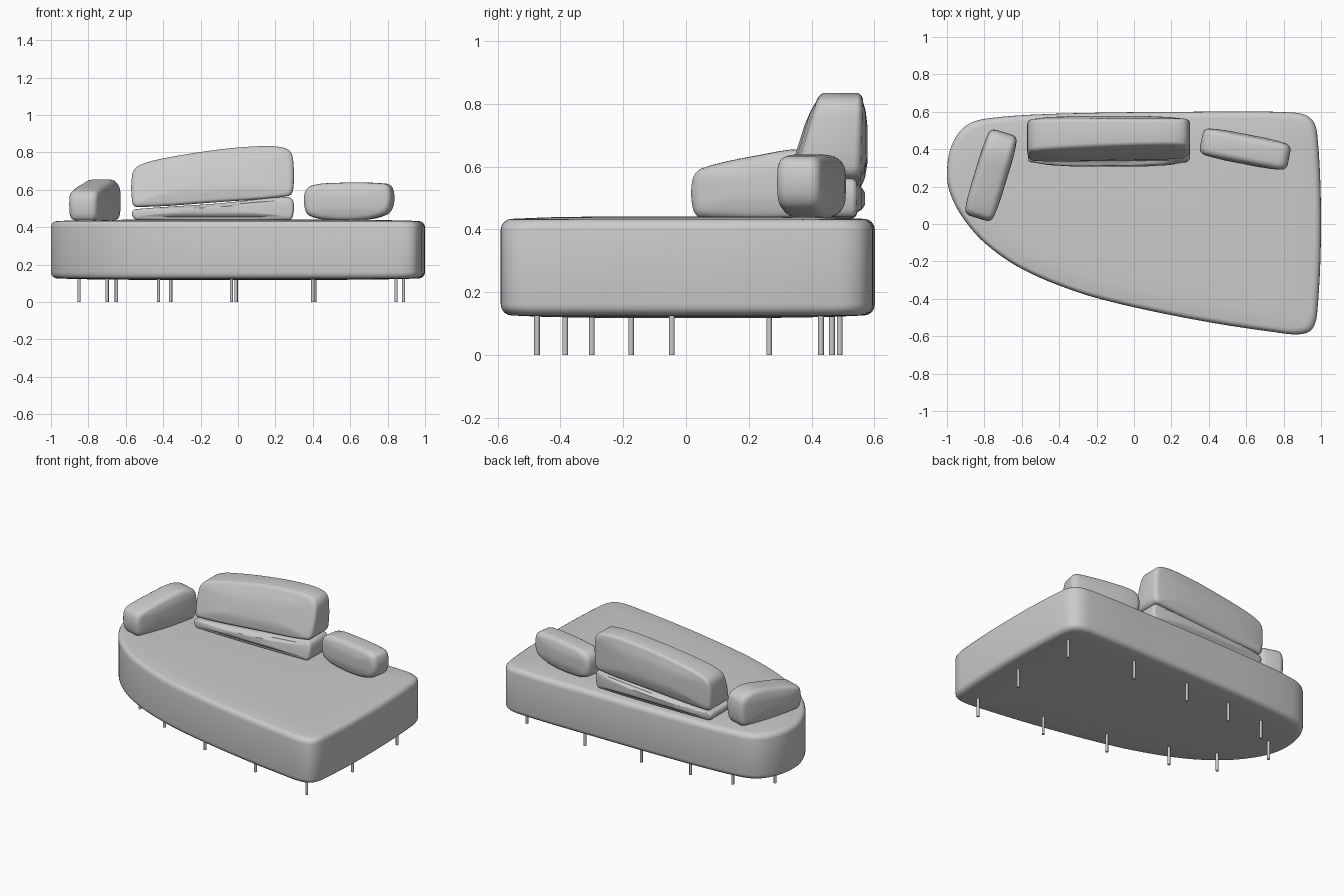
import bpy, bmesh, math
from mathutils import Vector, Matrix
from mathutils.geometry import interpolate_bezier

if "Cube" in bpy.data.objects:
    bpy.data.objects.remove(bpy.data.objects["Cube"], do_unlink=True)


def material(name, rgb):
    mat = bpy.data.materials.new(name)
    mat.use_nodes = True
    mat.diffuse_color = (*rgb, 1)
    mat.node_tree.nodes["Principled BSDF"].inputs["Base Color"].default_value = (*rgb, 1)
    return mat


GREY = material("light_grey_fabric", (0.6, 0.6, 0.6))


def finish(name, bm):
    bmesh.ops.recalc_face_normals(bm, faces=bm.faces)
    mesh = bpy.data.meshes.new(name)
    bm.to_mesh(mesh)
    bm.free()
    mesh.materials.append(GREY)
    obj = bpy.data.objects.new(name, mesh)
    bpy.context.collection.objects.link(obj)
    bpy.ops.object.select_all(action="DESELECT")
    obj.select_set(True)
    bpy.context.view_layer.objects.active = obj
    bpy.ops.object.shade_smooth_by_angle(angle=math.radians(50))
    return obj


def smooth_loop(points, steps=5):
    """Closed smooth curve through the given points."""
    pts = [Vector(p) for p in points]
    n, loop = len(pts), []
    for i in range(n):
        a, b, c, d = (pts[(i + k) % n] for k in (-1, 0, 1, 2))
        third = (c - b).length / 3
        h1 = b + (c - a).normalized() * third
        h2 = c - (d - b).normalized() * third
        loop += interpolate_bezier(b, h1, h2, c, steps + 1)[:-1]
    return loop


def pillow(name, points, depth, radius, dome, matrix, lean=0):
    """Outline padded out along its normal, with round rims and domed faces."""
    loop = smooth_loop(points)
    us, vs = [p.x for p in loop], [p.y for p in loop]
    low, high = Vector((min(us), min(vs))), Vector((max(us), max(vs)))
    mid, half = (low + high) / 2, (high - low) / 2
    # Each layer is (inset, shrink, distance from the middle plane)
    flat = depth / 2 - dome
    side = []
    for k in range(5):
        a = k * math.pi / 8
        side.append((radius * (1 - math.cos(a)), 1, flat - radius * (1 - math.sin(a))))
    side += [(radius, 0.8, flat + dome * 0.6), (radius, 0.45, flat + dome)]
    layers = [(i, s, -w) for i, s, w in reversed(side)] + side

    bm = bmesh.new()
    rings = []
    for inset, shrink, w in layers:
        ring = []
        for p in loop:
            u = mid.x + (p.x - mid.x) * (1 - inset / half.x) * shrink
            v = mid.y + (p.y - mid.y) * (1 - inset / half.y) * shrink
            push = lean * (v - low.y) * (0.5 - w / depth)
            ring.append(bm.verts.new(matrix @ Vector((u, w + push, v))))
        rings.append(ring)
    n = len(loop)
    for r1, r2 in zip(rings, rings[1:]):
        for i in range(n):
            j = (i + 1) % n
            bm.faces.new((r1[i], r1[j], r2[j], r2[i]))
    bm.faces.new(rings[0])
    bm.faces.new(rings[-1])
    return finish(name, bm)


def placed(x, y, degrees=0):
    return Matrix.Translation((x, y, 0)) @ Matrix.Rotation(math.radians(degrees), 4, "Z")


# Seat: asymmetric plan outline laid flat
seat_plan = [(-0.985, 0.17), (-1, 0.28), (-0.975, 0.42), (-0.9, 0.525), (-0.78, 0.565),
             (-0.4, 0.59), (0.3, 0.6), (0.85, 0.596), (0.945, 0.565), (0.98, 0.48),
             (1, 0), (0.98, -0.47), (0.95, -0.565), (0.88, -0.59), (0.75, -0.578),
             (0.4, -0.525), (0, -0.445), (-0.3, -0.365), (-0.6, -0.24), (-0.8, -0.1), (-0.92, 0.04)]
lay_flat = Matrix(((1, 0, 0, 0), (0, 0, 1, 0), (0, 1, 0, 0.28), (0, 0, 0, 1)))
pillow("seat", seat_plan, 0.324, 0.035, 0.008, lay_flat)

# Side cushions
left_profile = [(-0.235, 0.47), (-0.235, 0.56), (-0.205, 0.595), (0, 0.64), (0.12, 0.656),
                (0.2, 0.64), (0.235, 0.6), (0.235, 0.48), (0.205, 0.437), (-0.21, 0.437)]
pillow("narrow_end_cushion", left_profile, 0.175, 0.035, 0.008, placed(-0.765, 0.26, 73))
right_profile = [(-0.235, 0.5), (-0.235, 0.585), (-0.2, 0.622), (-0.08, 0.637), (0.19, 0.634),
                 (0.23, 0.61), (0.235, 0.52), (0.2, 0.468), (0.06, 0.437), (-0.12, 0.44), (-0.21, 0.462)]
pillow("wide_end_cushion", right_profile, 0.16, 0.035, 0.008, placed(0.595, 0.4, -11))

# Backrest: thin wedge below, tall leaning cushion above
wedge_profile = [(-0.565, 0.46), (-0.565, 0.485), (-0.545, 0.497), (-0.1, 0.528), (0.265, 0.562),
                 (0.295, 0.54), (0.295, 0.465), (0.275, 0.44), (-0.54, 0.44)]
pillow("backrest_wedge", wedge_profile, 0.27, 0.02, 0.025, placed(0, 0.435), 0.15)
back_profile = [(-0.565, 0.53), (-0.565, 0.685), (-0.53, 0.73), (-0.4, 0.768), (-0.1, 0.816),
                (0.12, 0.834), (0.22, 0.83), (0.275, 0.81), (0.295, 0.76), (0.295, 0.6),
                (0.27, 0.567), (-0.1, 0.535), (-0.54, 0.508)]
pillow("backrest_cushion", back_profile, 0.27, 0.03, 0.02, placed(0, 0.443), 0.31)

# Thin round legs
legs = [(0.845, -0.475), (0.4, -0.385), (-0.035, -0.3), (-0.425, -0.175), (-0.7, -0.045),
        (-0.85, 0.265), (-0.65, 0.43), (-0.36, 0.465), (-0.01, 0.49), (0.41, 0.49),
        (0.885, 0.43), (0.885, -0.045)]
for number, (x, y) in enumerate(legs, 1):
    bm = bmesh.new()
    bmesh.ops.create_cone(bm, cap_ends=True, segments=12, radius1=0.009, radius2=0.009,
                          depth=0.14, matrix=Matrix.Translation((x, y, 0.07)))
    finish(f"leg_{number}", bm)
